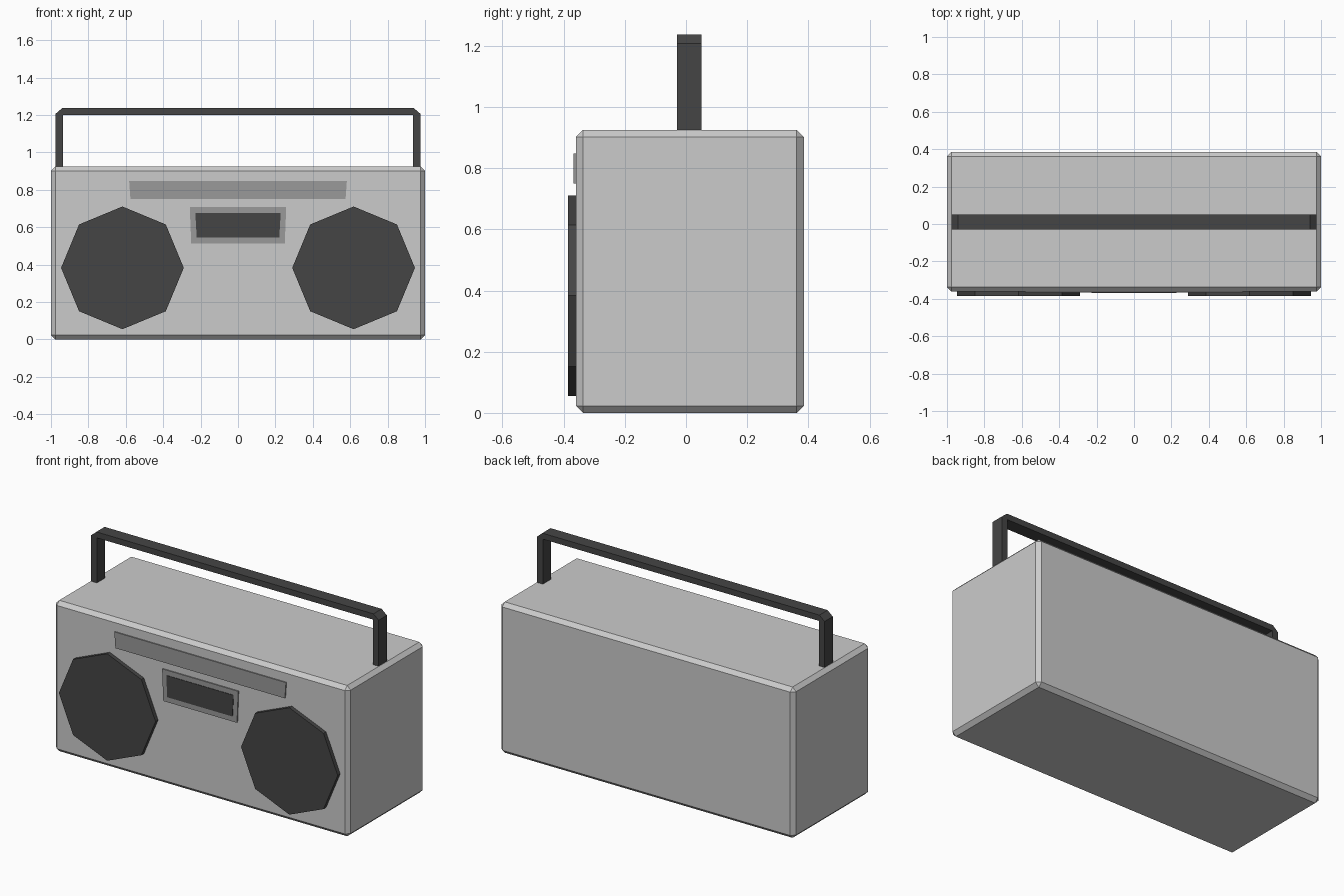
import bpy, bmesh
from math import cos, sin, pi

if "Cube" in bpy.data.objects:
    bpy.data.objects.remove(bpy.data.objects["Cube"])


def material(name, v):
    m = bpy.data.materials.new(name)
    m.diffuse_color = (v, v, v, 1)
    m.use_nodes = True
    m.node_tree.nodes["Principled BSDF"].inputs["Base Color"].default_value = m.diffuse_color
    return m


BLACK = material("black", 0.06)
DARK = material("dark_grey", 0.32)


def extrude_profile(name, points, y0, y1, mat=None):
    """Closed x-z outline extruded from y0 to y1."""
    bm = bmesh.new()
    face = bm.faces.new([bm.verts.new((x, y0, z)) for x, z in points])
    ext = bmesh.ops.extrude_face_region(bm, geom=[face])
    verts = [g for g in ext["geom"] if isinstance(g, bmesh.types.BMVert)]
    bmesh.ops.translate(bm, verts=verts, vec=(0, y1 - y0, 0))
    bmesh.ops.recalc_face_normals(bm, faces=bm.faces)
    me = bpy.data.meshes.new(name)
    bm.to_mesh(me)
    bm.free()
    if mat:
        me.materials.append(mat)
    ob = bpy.data.objects.new(name, me)
    bpy.context.collection.objects.link(ob)
    return ob


def symmetric(half):
    """Mirror a right-hand outline across x = 0."""
    return half + [(-x, z) for x, z in reversed(half)]


FRONT = -0.36

# Case with chamfered edges
case = extrude_profile("case", symmetric([(1, 0), (1, 0.925)]), FRONT, 0.385)
bevel = case.modifiers.new("chamfer", 'BEVEL')
bevel.width = 0.023
bevel.segments = 1

# Octagonal speakers
for side, name in ((-1, "left_speaker"), (1, "right_speaker")):
    ring = [(side * 0.618 + 0.328 * cos(i * pi / 4), 0.383 + 0.328 * sin(i * pi / 4))
            for i in range(8)]
    extrude_profile(name, ring, -0.385, FRONT + 0.01, BLACK)

# Tuner strip, cassette surround and cassette window
extrude_profile("tuner_strip", symmetric([(0.575, 0.75), (0.582, 0.848)]),
                -0.367, FRONT + 0.01, DARK)
extrude_profile("cassette_surround", symmetric([(0.25, 0.513), (0.258, 0.708)]),
                -0.367, FRONT + 0.01, DARK)
extrude_profile("cassette_window", symmetric([(0.221, 0.545), (0.228, 0.677)]),
                -0.37, FRONT + 0.01, BLACK)

# Carrying handle with clipped top corners
extrude_profile("handle", symmetric([
    (0.936, 0.915), (0.975, 0.915), (0.975, 1.207), (0.94, 1.237)])[:4]
    + [(-0.94, 1.237), (-0.975, 1.207), (-0.975, 0.915), (-0.936, 0.915),
       (-0.936, 1.201), (0.936, 1.201)], -0.03, 0.05, BLACK)
